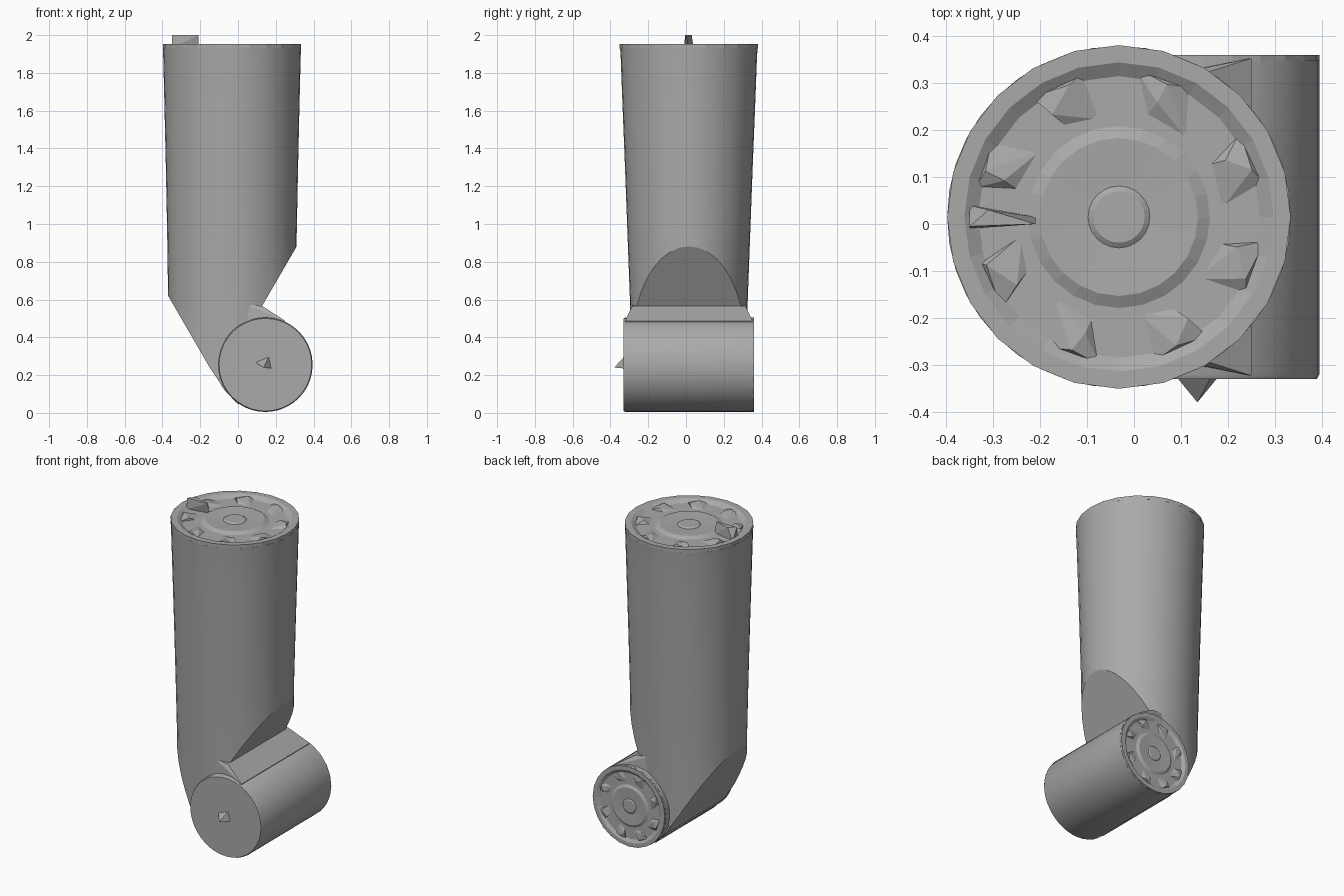
import bpy, bmesh, math, random
from mathutils import Vector, Matrix

cube = bpy.data.objects.get("Cube")
if cube:
    bpy.data.objects.remove(cube)
random.seed(4)

grey = bpy.data.materials.new("plain grey")
grey.use_nodes = True
colour = (0.4, 0.4, 0.4, 1)
grey.diffuse_color = colour
grey.node_tree.nodes["Principled BSDF"].inputs["Base Color"].default_value = colour

CY = 0.015                                   # mid-plane of the arm
HUB = Vector((0.145, CY, 0.255))             # centre of the elbow joint


def finish(bm, name, smooth=True):
    bmesh.ops.recalc_face_normals(bm, faces=bm.faces)
    mesh = bpy.data.meshes.new(name)
    bm.to_mesh(mesh)
    bm.free()
    mesh.materials.append(grey)
    obj = bpy.data.objects.new(name, mesh)
    bpy.context.collection.objects.link(obj)
    if smooth:
        bpy.ops.object.select_all(action="DESELECT")
        obj.select_set(True)
        bpy.context.view_layer.objects.active = obj
        bpy.ops.object.shade_smooth_by_angle(angle=math.radians(28))
    return obj


def loft(bm, rings, sides, matrix=Matrix()):
    """Skin elliptical rings given as (x, rx, ry, z), closing both ends."""
    loops = []
    for x, rx, ry, z in rings:
        angles = [math.tau * i / sides for i in range(sides)]
        loops.append([bm.verts.new(matrix @ Vector((x + rx * math.cos(a), ry * math.sin(a), z)))
                      for a in angles])
    for low, high in zip(loops, loops[1:]):
        for i in range(sides):
            j = (i + 1) % sides
            bm.faces.new((low[i], low[j], high[j], high[i]))
    bm.faces.new(loops[0])
    bm.faces.new(loops[-1])


def solid(name, points):
    """Faceted chip: the hull of a few points."""
    bm = bmesh.new()
    bmesh.ops.convex_hull(bm, input=[bm.verts.new(p) for p in points])
    return finish(bm, name, False)


def relief(name, matrix, r):
    """Rough end plate: stepped dish with a ring of angular lugs."""
    bm = bmesh.new()
    profile = [(1, -0.06), (1, 0), (0.9, 0), (0.82, -0.05), (0.53, -0.05),
               (0.46, -0.015), (0.18, -0.03), (0.15, -0.01)]
    loft(bm, [(0, k * r, k * r, z * r) for k, z in profile], 24, matrix)
    finish(bm, name + "_plate", False)
    for k in range(8):
        turn = matrix @ Matrix.Rotation(math.tau * (k + 0.5) / 8, 4, "Z")
        j = [random.uniform(-0.06, 0.06) for _ in range(4)]
        pts = [(0.56, -0.16 + j[0], -0.06), (0.86, -0.1 + j[1], -0.06), (0.84, 0.2 + j[2], -0.06),
               (0.6, 0.08, -0.06), (0.82, j[3], 0.0), (0.7, 0.1 + j[0], -0.005)]
        solid(f"{name}_lug_{k + 1}", [turn @ (Vector(p) * r) for p in pts])


# Upper arm: tapered column, trimmed by slanted planes at the elbow
bm = bmesh.new()
loft(bm, [(-0.03, 0.34, 0.30, 0.02), (-0.03, 0.34, 0.312, 0.6), (-0.032, 0.343, 0.325, 0.95),
          (-0.032, 0.35, 0.338, 1.3), (-0.032, 0.358, 0.352, 1.65), (-0.032, 0.364, 0.361, 1.89),
          (-0.032, 0.366, 0.364, 1.93)],
     40, Matrix.Translation((0, CY, 0)))
cuts = [((-0.37, 0.62), (-0.15, 0.24)), ((-0.15, 0.24), (-0.07, 0.12)), ((0.13, 0.57), (0.31, 0.88))]
for (ax, az), (bx, bz) in cuts:
    cut = bmesh.ops.bisect_plane(bm, geom=bm.verts[:] + bm.edges[:] + bm.faces[:], dist=0.0001,
                                 plane_co=(ax, 0, az), plane_no=(bz - az, 0, ax - bx), clear_outer=True)
    rim = [e for e in cut["geom_cut"] if isinstance(e, bmesh.types.BMEdge)]
    bmesh.ops.holes_fill(bm, edges=rim)
finish(bm, "upper_arm")

# Elbow joint: horizontal drum
bm = bmesh.new()
along_back = Matrix.Translation(HUB) @ Matrix.Rotation(-math.pi / 2, 4, "X")
loft(bm, [(0, 0.245, 0.245, -0.345), (0, 0.25, 0.25, -0.335), (0, 0.25, 0.25, 0.333)], 40, along_back)
finish(bm, "elbow_drum")

# Fillet between column and drum, as (x, z, half width)
section = [(0.04, 0.575, 0.295), (0.13, 0.565, 0.30), (0.25, 0.487, 0.338), (0.14, 0.1, 0.3),
           (0.0, 0.045, 0.29), (-0.08, 0.13, 0.29), (-0.13, 0.22, 0.28), (0.0, 0.5, 0.29)]
solid("elbow_fillet", [(x, CY + s * w, z) for x, z, w in section for s in (-1, 1)])

# End plates at the top and on the back of the drum
relief("top", Matrix.Translation((-0.032, CY, 1.952)), 0.366)
relief("drum_back", along_back @ Matrix.Translation((0, 0, 0.345)), 0.25)

# Fin standing on the top rim and spike on the drum front
solid("top_fin", [(-0.35, 0.04, 1.93), (-0.35, -0.01, 1.93), (-0.21, 0.015, 1.93), (-0.35, 0.01, 1.96),
                  (-0.31, 0.03, 2.0), (-0.21, 0.0, 2.0), (-0.35, -0.005, 2.0)])
solid("front_spike", [(0.09, -0.325, 0.27), (0.165, -0.325, 0.30), (0.18, -0.325, 0.235),
                      (0.135, -0.38, 0.24)])
